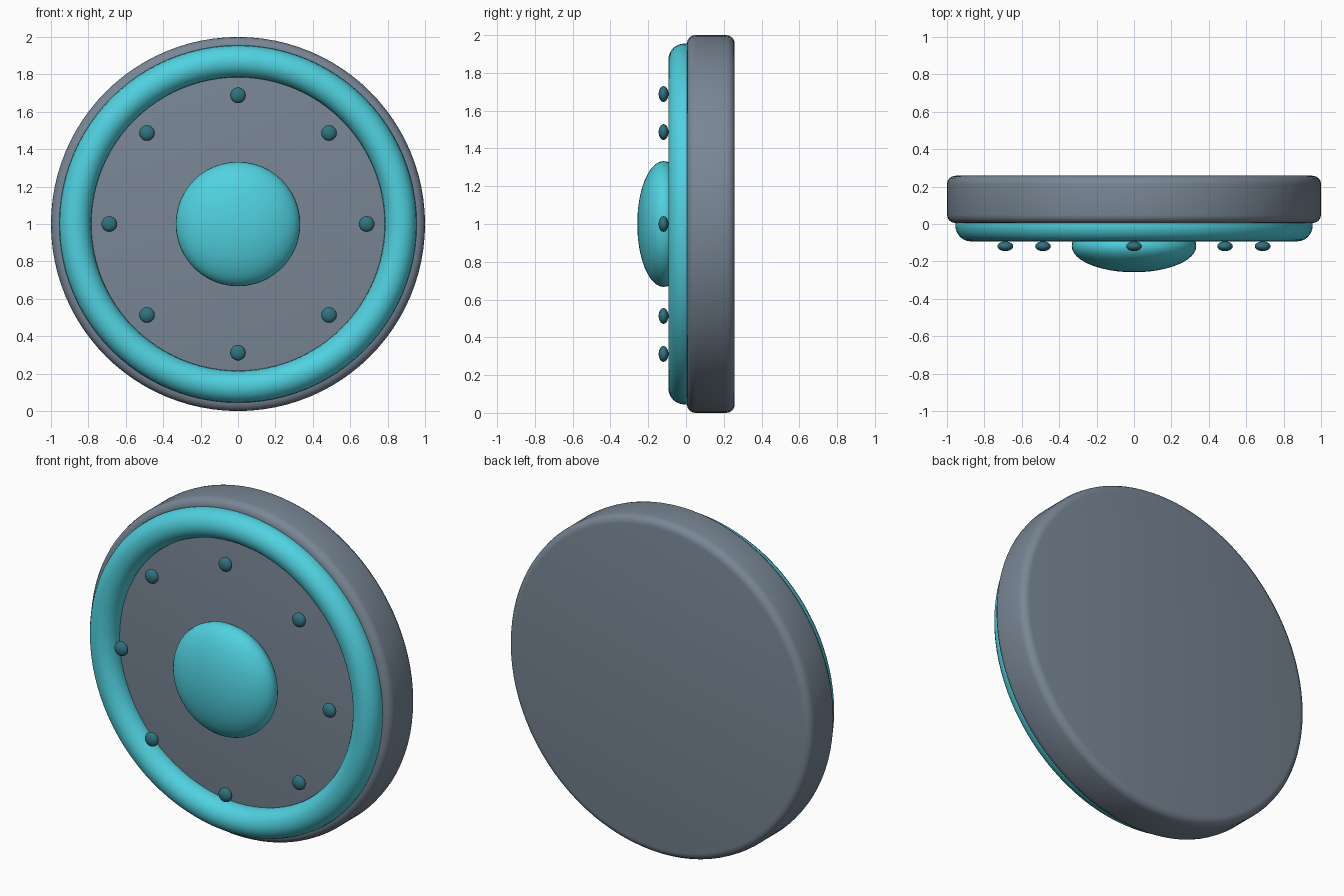
import bpy, bmesh
from math import pi, sin, cos, radians

if "Cube" in bpy.data.objects:
    bpy.data.objects.remove(bpy.data.objects["Cube"])

FACING = (pi / 2, 0, 0)  # turns a part's axis to point along y


def paint(name, rgb):
    mat = bpy.data.materials.new(name)
    mat.diffuse_color = (*rgb, 1)
    mat.use_nodes = True
    mat.node_tree.nodes["Principled BSDF"].inputs["Base Color"].default_value = mat.diffuse_color
    return mat


slate = paint("slate", (0.19, 0.24, 0.30))
cyan = paint("cyan", (0.08, 0.64, 0.74))
teal = paint("dark_teal", (0.03, 0.17, 0.21))


def finish(name, mat):
    ob = bpy.context.object
    ob.name = name
    ob.data.materials.append(mat)
    bpy.ops.object.shade_smooth_by_angle(angle=radians(35))
    return ob


def ellipsoid(name, mat, loc, radius, depth, segments, rings):
    bpy.ops.mesh.primitive_uv_sphere_add(segments=segments, ring_count=rings, radius=1,
                                         location=loc, rotation=FACING)
    ob = finish(name, mat)
    ob.scale = (radius, radius, depth)
    return ob


# Thick round body with softened rims
bpy.ops.mesh.primitive_cylinder_add(vertices=96, radius=1, depth=0.253,
                                    location=(0, 0.1315, 1), rotation=FACING)
body = bpy.context.object
bm = bmesh.new()
bm.from_mesh(body.data)
rims = [e for e in bm.edges if abs(e.verts[0].co.z - e.verts[1].co.z) < 1e-4]
bmesh.ops.bevel(bm, geom=rims, offset=0.045, segments=4, profile=0.5, affect='EDGES')
bm.to_mesh(body.data)
bm.free()
finish("disc_body", slate)

# Raised ring on the front face
bpy.ops.mesh.primitive_torus_add(major_radius=0.87, minor_radius=0.0855,
                                 major_segments=96, minor_segments=24,
                                 location=(0, -0.008, 1), rotation=FACING)
finish("front_ring", cyan)

# Central dome, partly sunk in the body
ellipsoid("centre_dome", cyan, (0, -0.118, 1), 0.333, 0.14, 48, 24)

# Eight studs standing just ahead of the face
for i in range(8):
    a = i * pi / 4
    ellipsoid(f"stud_{i + 1}", teal, (0.688 * cos(a), -0.119, 1 + 0.688 * sin(a)),
              0.042, 0.026, 20, 10)
